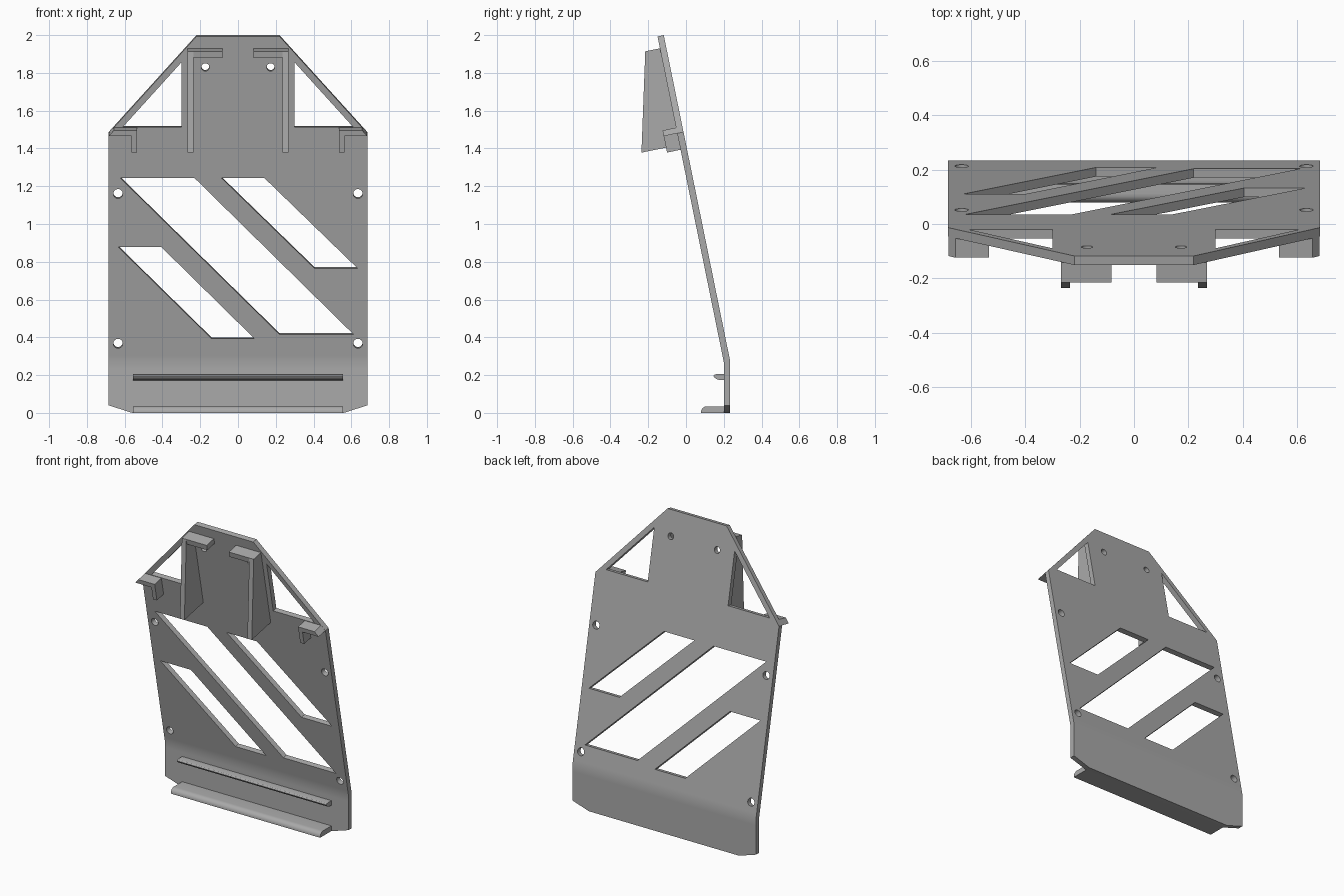
import bpy, bmesh, math

if "Cube" in bpy.data.objects:
    bpy.data.objects.remove(bpy.data.objects["Cube"], do_unlink=True)

mat = bpy.data.materials.new("plain_grey")
mat.use_nodes = True
grey = (0.4, 0.4, 0.4, 1)
mat.diffuse_color = grey
mat.node_tree.nodes["Principled BSDF"].inputs["Base Color"].default_value = grey

FOLD_Y, FOLD_Z = 0.20, 0.27      # front of the bend line
TILT = math.atan(0.2037)         # forward lean of the upper panel
THICK = 0.034


def on_panel(x, z, d=0.0):
    """Point on the leaning front face at height z, raised d along its normal."""
    y = FOLD_Y - math.tan(TILT) * (z - FOLD_Z)
    return (x, y - d * math.cos(TILT), z - d * math.sin(TILT))


def add_prism(bm, ring_a, ring_b):
    a = [bm.verts.new(p) for p in ring_a]
    b = [bm.verts.new(p) for p in ring_b]
    bm.faces.new(a)
    bm.faces.new(b[::-1])
    for i in range(len(a)):
        j = (i + 1) % len(a)
        bm.faces.new((a[i], b[i], b[j], a[j]))


def finish(name, bm):
    bmesh.ops.recalc_face_normals(bm, faces=bm.faces)
    mesh = bpy.data.meshes.new(name)
    bm.to_mesh(mesh)
    bm.free()
    mesh.materials.append(mat)
    ob = bpy.data.objects.new(name, mesh)
    bpy.context.collection.objects.link(ob)
    return ob


def prism(name, ring_a, ring_b):
    bm = bmesh.new()
    add_prism(bm, ring_a, ring_b)
    return finish(name, bm)


def select(ob):
    bpy.ops.object.select_all(action='DESELECT')
    ob.select_set(True)
    bpy.context.view_layer.objects.active = ob


def smooth(ob):
    select(ob)
    bpy.ops.object.shade_smooth_by_angle(angle=math.radians(28))


# Back plate: rows of (half width, height), straight foot then leaning panel
rows = [(0.56, 0), (0.685, 0.04), (0.685, 0.235), (0.685, FOLD_Z),
        (0.685, 0.305), (0.685, 1.48), (0.22, 1.993)]
bm = bmesh.new()
loops = []
for w, z in rows:
    if z < FOLD_Z:
        front, back = (FOLD_Y, z), (FOLD_Y + THICK, z)
    elif z == FOLD_Z:
        front = (FOLD_Y, z)
        back = (FOLD_Y + THICK, z + THICK * math.tan(TILT / 2))
    else:
        front, back = on_panel(0, z)[1:], on_panel(0, z, -THICK)[1:]
    loops.append([bm.verts.new(p) for p in
                  ((-w, *front), (w, *front), (w, *back), (-w, *back))])
for lo, hi in zip(loops, loops[1:]):
    for i in range(4):
        j = (i + 1) % 4
        bm.faces.new((lo[i], lo[j], hi[j], hi[i]))
bm.faces.new(loops[0])
bm.faces.new(loops[-1])
plate = finish("back_plate", bm)

# Cutouts: slanted slots, corner windows, screw holes
cuts = [
    [(-0.623, 1.243), (-0.23, 1.243), (0.612, 0.415), (0.22, 0.415)],
    [(-0.087, 1.243), (0.14, 1.243), (0.633, 0.765), (0.405, 0.765)],
    [(-0.633, 0.877), (-0.405, 0.877), (0.087, 0.393), (-0.14, 0.393)],
]
for s in (-1, 1):
    cuts.append([(s * 0.61, 1.513), (s * 0.30, 1.513), (s * 0.30, 1.855)])
    for x, z, r in ((0.635, 1.16, 0.025), (0.635, 0.367, 0.025), (0.173, 1.83, 0.021)):
        cuts.append([(s * x + r * math.cos(k * math.tau / 24),
                      z + r * math.sin(k * math.tau / 24)) for k in range(24)])
bm = bmesh.new()
for c in cuts:
    add_prism(bm, [on_panel(x, z, 0.05) for x, z in c],
              [on_panel(x, z, -0.1) for x, z in c])
cutter = finish("slot_cutter", bm)
cutter.hide_render = True
mod = plate.modifiers.new("slots", 'BOOLEAN')
mod.operation = 'DIFFERENCE'
mod.solver = 'EXACT'
mod.object = cutter
select(plate)
bpy.ops.object.modifier_apply(modifier=mod.name)
bpy.data.objects.remove(cutter, do_unlink=True)
smooth(plate)

# Bottom lip and the small ledge above it, as (y, z) profiles
shelves = {
    "bottom_lip": [(0.21, 0), (0.08, 0), (0.08, 0.01), (0.084, 0.02),
                   (0.091, 0.028), (0.1, 0.033), (0.112, 0.035), (0.21, 0.035)],
    "ledge": [(0.21, 0.205), (0.16, 0.205), (0.151, 0.202), (0.146, 0.196),
              (0.149, 0.189), (0.158, 0.181), (0.172, 0.175), (0.21, 0.172)],
}
for name, prof in shelves.items():
    smooth(prism(name, [(-0.557, y, z) for y, z in prof],
                 [(0.557, y, z) for y, z in prof]))

# Mirrored hooks and ribs on the front
EMBED = -0.006
for side, s in (("left", 1), ("right", -1)):
    # L-shaped corner hook, outer end following the sloped edge
    hook = [(0.684, 1.48), (0.657, 1.51), (0.535, 1.51), (0.535, 1.393),
            (0.564, 1.393), (0.564, 1.48)]
    prism(side + "_corner_hook", [on_panel(s * x, z, EMBED) for x, z in hook],
          [on_panel(s * x, z, 0.073) for x, z in hook])
    # Tapered upright rib
    rib = [(1.93, EMBED), (1.93, 0.079), (1.419, 0.206), (1.419, EMBED)]
    prism(side + "_rib", [on_panel(s * 0.235, z, d) for z, d in rib],
          [on_panel(s * 0.268, z, d) for z, d in rib])
    # Short shelf joining the rib at the top
    tab = [(0.24, 1.93), (0.083, 1.93), (0.083, 1.895), (0.24, 1.895)]
    prism(side + "_top_tab", [on_panel(s * x, z, EMBED) for x, z in tab],
          [on_panel(s * x, z, 0.079) for x, z in tab])
